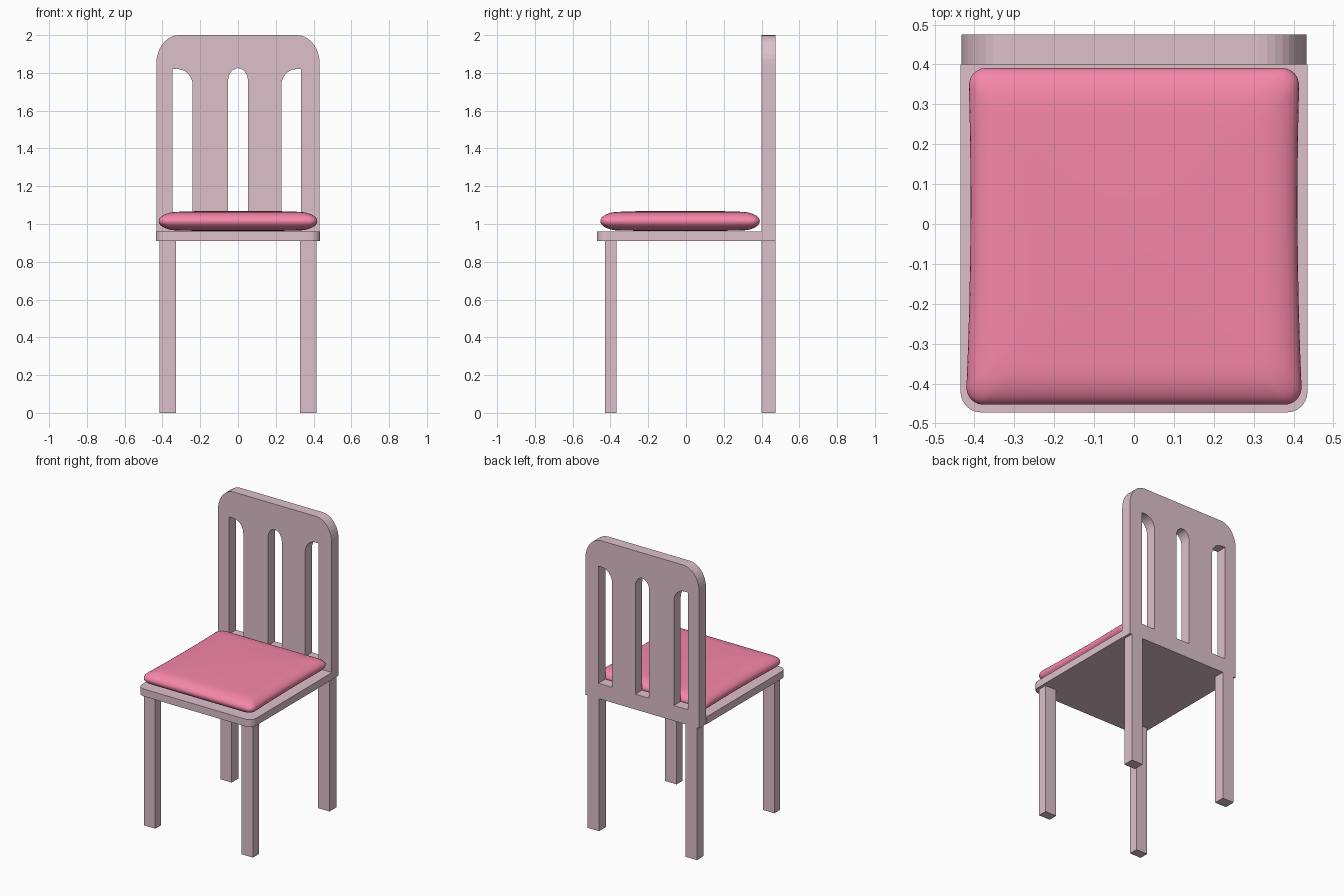
import bpy, bmesh, math

if "Cube" in bpy.data.objects:
    bpy.data.objects.remove(bpy.data.objects["Cube"])


def material(name, color):
    m = bpy.data.materials.new(name)
    m.diffuse_color = color
    m.use_nodes = True
    m.node_tree.nodes["Principled BSDF"].inputs["Base Color"].default_value = m.diffuse_color
    return m


wood = material("pale_pink_wood", (0.73, 0.53, 0.60, 1))
fabric = material("pink_fabric", (0.92, 0.24, 0.40, 1))


def arc(cx, cy, rx, ry, a0, a1, n):
    """Points along an elliptical arc, angles in degrees."""
    return [(cx + rx * math.cos(math.radians(a0 + (a1 - a0) * i / n)),
             cy + ry * math.sin(math.radians(a0 + (a1 - a0) * i / n)))
            for i in range(n + 1)]


def plate(name, outlines, thickness, location, upright=False):
    """Extruded flat profile; outlines after the first become holes."""
    cu = bpy.data.curves.new(name, 'CURVE')
    cu.dimensions = '2D'
    cu.fill_mode = 'BOTH'
    cu.extrude = thickness / 2
    for pts in outlines:
        s = cu.splines.new('POLY')
        s.points.add(len(pts) - 1)
        for p, (x, y) in zip(s.points, pts):
            p.co = (x, y, 0, 1)
        s.use_cyclic_u = True
    ob = bpy.data.objects.new(name, cu)
    bpy.context.collection.objects.link(ob)
    ob.location = location
    if upright:
        ob.rotation_euler = (math.pi / 2, 0, 0)
    bpy.ops.object.select_all(action='DESELECT')
    ob.select_set(True)
    bpy.context.view_layer.objects.active = ob
    bpy.ops.object.convert(target='MESH')
    ob = bpy.context.object
    ob.data.materials.clear()
    ob.data.materials.append(wood)
    for p in ob.data.polygons:
        p.use_smooth = False
    return ob


def box(name, x0, x1, y0, y1, z0, z1):
    bpy.ops.mesh.primitive_cube_add(
        size=1, location=((x0 + x1) / 2, (y0 + y1) / 2, (z0 + z1) / 2))
    ob = bpy.context.object
    ob.name = name
    ob.scale = (x1 - x0, y1 - y0, z1 - z0)
    bpy.ops.object.transform_apply(location=False, rotation=False, scale=True)
    ob.data.materials.append(wood)


# Seat board with rounded front corners
seat = ([(0.435, 0.40), (-0.435, 0.40)]
        + arc(-0.385, -0.42, 0.05, 0.052, 180, 270, 6)
        + arc(0.385, -0.42, 0.05, 0.052, 270, 360, 6))
plate("seat", [seat], 0.05, (0, 0, 0.935))

# Backrest with rounded top and three slots
SILL = 1.015
back = ([(-0.432, 0.91), (0.432, 0.91)]
        + arc(0.312, 1.85, 0.12, 0.15, 0, 90, 9)
        + arc(-0.312, 1.85, 0.12, 0.15, 90, 180, 9))
middle_slot = [(-0.053, SILL), (0.053, SILL)] + arc(0, 1.755, 0.053, 0.07, 0, 180, 12)
right_slot = ([(0.23, SILL), (0.333, SILL), (0.333, 1.82)]
              + arc(0.31, 1.735, 0.08, 0.085, 90, 180, 8))
left_slot = ([(-0.347, SILL), (-0.24, SILL)]
             + arc(-0.32, 1.735, 0.08, 0.085, 0, 90, 8) + [(-0.347, 1.82)])
plate("backrest", [back, middle_slot, right_slot, left_slot], 0.075,
      (0, 0.4375, 0), upright=True)

# Four square legs
for side, x0, x1 in (("left", -0.415, -0.328), ("right", 0.328, 0.415)):
    box("front_leg_" + side, x0, x1, -0.43, -0.367, 0, 0.91)
    box("back_leg_" + side, x0, x1, 0.40, 0.475, 0, 0.91)


# Soft cushion: rounded-rectangle rings following a pillow profile
def cushion_ring(inset):
    hx, hy, cy = 0.422 - inset, 0.422 - inset, -0.031
    r = min(0.045, hx * 0.3)
    cx, cyr = hx - r, hy - r
    pts = []
    n = 8
    for sx, sy, a in ((1, 1, 0), (-1, 1, 90), (-1, -1, 180), (1, -1, 270)):
        corner = arc(sx * cx, sy * cyr, r, r, a, a + 90, 6)
        pts += corner
        # straight run to the next corner
        ex, ey = {0: (-cx, hy), 90: (-hx, -cyr), 180: (cx, -hy), 270: (hx, cyr)}[a]
        bx, by = corner[-1]
        pts += [(bx + (ex - bx) * i / n, by + (ey - by) * i / n) for i in range(1, n)]
    # sides pulled in slightly at the middle, front a touch wider
    out = []
    for x, y in pts:
        v = y / 0.422
        out.append((x * (0.972 + 0.02 * v * v - 0.008 * v), y + cy))
    return out


bm = bmesh.new()
profile = [(0.36, -0.053)]
for i in range(17):
    a = math.radians(-90 + 180 * i / 16)
    profile.append((0.11 * (1 - math.cos(a) ** 0.9 if abs(math.cos(a)) > 1e-6 else 1),
                    0.050 * math.sin(a)))
profile += [(0.2, 0.053), (0.36, 0.055)]
rings = [[bm.verts.new((x, y, 1.015 + dz)) for x, y in cushion_ring(ins)]
         for ins, dz in profile]
for lo, hi in zip(rings, rings[1:]):
    for i in range(len(lo)):
        j = (i + 1) % len(lo)
        bm.faces.new((lo[i], lo[j], hi[j], hi[i]))
bm.faces.new(rings[-1])
bm.faces.new(rings[0][::-1])
bmesh.ops.recalc_face_normals(bm, faces=bm.faces)
for f in bm.faces:
    f.smooth = True
me = bpy.data.meshes.new("cushion")
bm.to_mesh(me)
bm.free()
me.materials.append(fabric)
bpy.context.collection.objects.link(bpy.data.objects.new("cushion", me))
